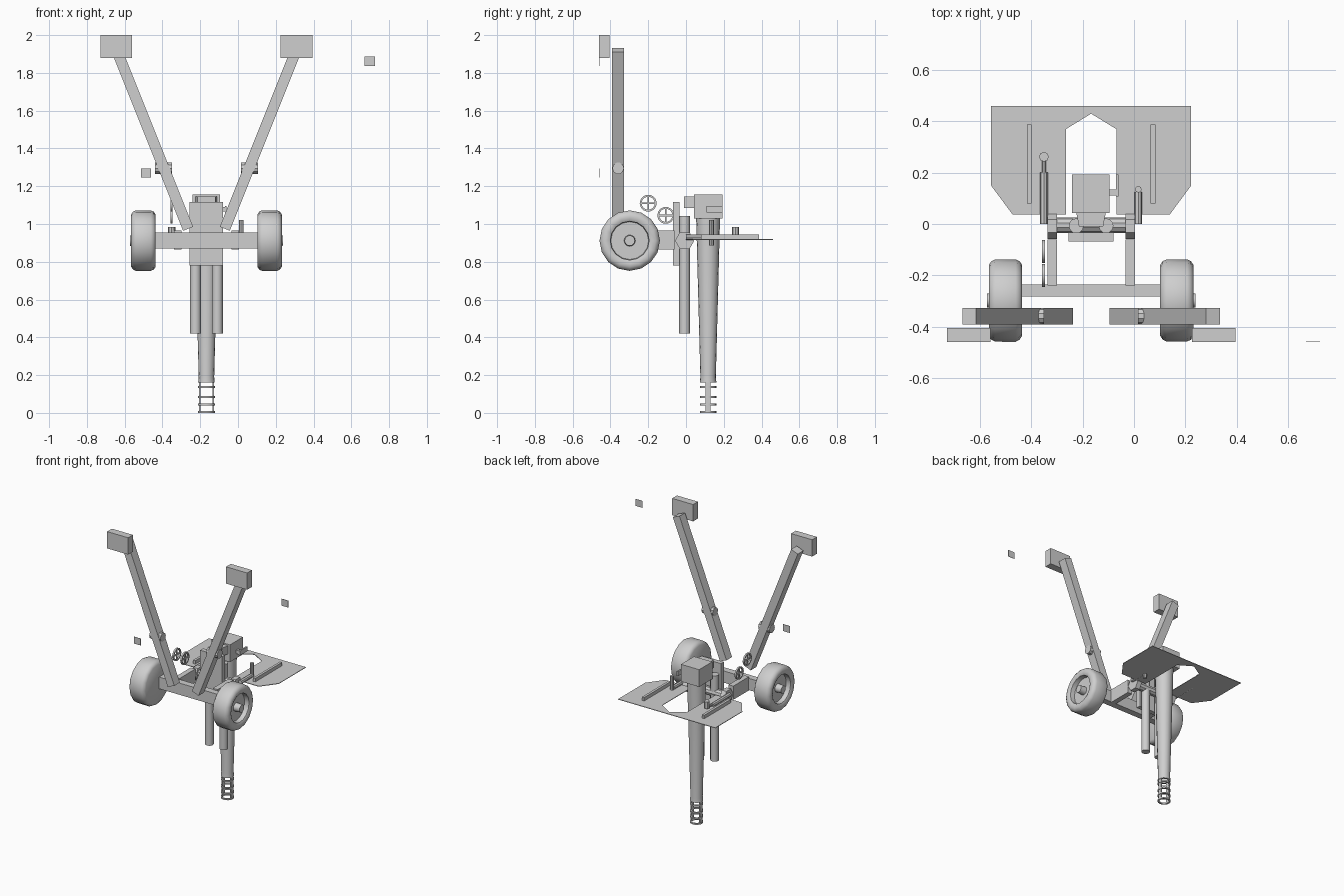
import bpy, bmesh, math
from mathutils import Matrix, Vector

if "Cube" in bpy.data.objects:
    bpy.data.objects.remove(bpy.data.objects["Cube"])

CX = -0.167                       # symmetry plane of the gun
grey = bpy.data.materials.new("plain grey")
grey.diffuse_color = (0.62, 0.62, 0.62, 1)
grey.use_nodes = True
grey.node_tree.nodes["Principled BSDF"].inputs["Base Color"].default_value = grey.diffuse_color


def finish(bm, name, smooth=False):
    bmesh.ops.remove_doubles(bm, verts=bm.verts, dist=0.0002)
    bmesh.ops.recalc_face_normals(bm, faces=bm.faces)
    me = bpy.data.meshes.new(name)
    bm.to_mesh(me)
    bm.free()
    me.materials.append(grey)
    ob = bpy.data.objects.new(name, me)
    bpy.context.collection.objects.link(ob)
    if smooth:
        bpy.ops.object.select_all(action='DESELECT')
        ob.select_set(True)
        bpy.context.view_layer.objects.active = ob
        bpy.ops.object.shade_smooth_by_angle(angle=math.radians(35))
    return ob


def add_box(bm, x0, x1, y0, y1, z0, z1):
    m = Matrix.Translation(((x0 + x1) / 2, (y0 + y1) / 2, (z0 + z1) / 2)) \
        @ Matrix.Diagonal((x1 - x0, y1 - y0, z1 - z0, 1))
    bmesh.ops.create_cube(bm, size=1, matrix=m)


def box(name, *b):
    bm = bmesh.new()
    add_box(bm, *b)
    return finish(bm, name)


def add_lathe(bm, profile, origin, axis, n, closed=False, phase=0.0):
    """Revolve (distance along axis, radius) points around an axis."""
    q = Vector(axis).to_track_quat('Z', 'Y').to_matrix()
    o = Vector(origin)
    rings = []
    for h, r in profile:
        rings.append([bm.verts.new(o + q @ Vector((
            r * math.cos(math.tau * (i + phase) / n),
            r * math.sin(math.tau * (i + phase) / n), h))) for i in range(n)])
    pairs = list(zip(rings, rings[1:]))
    if closed:
        pairs.append((rings[-1], rings[0]))
    for a, b in pairs:
        for i in range(n):
            j = (i + 1) % n
            bm.faces.new((a[i], a[j], b[j], b[i]))


def lathe(name, profile, origin, axis, n=16, closed=False, phase=0.0):
    bm = bmesh.new()
    add_lathe(bm, profile, origin, axis, n, closed, phase)
    return finish(bm, name, n > 8)


def rod(name, p, axis, length, r, n=12, phase=0.0):
    return lathe(name, [(0, 0), (0, r), (length, r), (length, 0)], p, axis, n, phase=phase)


X, Y, Z = (1, 0, 0), (0, 1, 0), (0, 0, 1)

# paired parts
for s, side in ((-1, "left"), (1, "right")):
    def mx(d):
        return CX + s * d

    # road wheel with dished rim and hub
    lathe(side + "_wheel",
          [(-.065, 0), (-.065, .138), (-.055, .153), (-.04, .16), (.04, .16),
           (.055, .153), (.065, .138), (.065, .116), (.058, .103), (.025, .10),
           (.025, .03), (.072, .027), (.072, 0)],
          (mx(.334), -.298, .912), (s, 0, 0), 16)
    # splayed trail leg
    a, b = Vector((mx(.097), -.359, .975)), Vector((mx(.475), -.359, 1.92))
    d = b - a
    bm = bmesh.new()
    bmesh.ops.create_cube(bm, size=1, matrix=Matrix.Translation((a + b) / 2)
                          @ Matrix.Rotation(math.atan2(d.x, d.z), 4, 'Y')
                          @ Matrix.Diagonal((.057, .064, d.length, 1)))
    finish(bm, side + "_trail_leg")
    # spade at the end of the leg
    x = sorted((mx(.393), mx(.562)))
    box(side + "_spade", *x, -.46, -.405, 1.878, 2.0)
    # clamp through the leg
    rod(side + "_leg_clamp", (mx(.228) - .045, -.359, 1.295), X, .09, .031, 10)
    # carriage arm and hinge drum
    x = sorted((mx(.133), mx(.171)))
    box(side + "_carriage_arm", *x, -.24, -.06, .866, .965)
    rod(side + "_hinge_drum", (mx(.152) - .019, -.007, .912), X, .037, .051, 6)
    # recoil cylinder
    rod(side + "_recoil_cylinder", (mx(.058), -.007, .42), Z, .622, .029, 12)
    # strip on the shield
    x = sorted((mx(.232), mx(.25)))
    box(side + "_shield_strip", *x, .08, .387, .92, .945)

# axle beam, cross shaft and cradle plate
box("axle_beam", -.45, .115, -.283, -.235, .87, .955)
rod("cross_shaft", (-.315, -.005, .912), X, .30, .03, 10)
box("cradle_plate", -.256, -.08, -.068, -.034, .78, 1.116)

# barrel
lathe("barrel", [(0, .03), (0, .044), (.03, .041), (.86, .063), (.88, .063), (.88, 0)],
      (CX, .117, .16), Z, 16)

# slotted muzzle brake: rings joined by two side plates
bm = bmesh.new()
for z in (0.0, .04, .08, .132):
    add_lathe(bm, [(z, .033), (z, .044), (z + .01, .044), (z + .01, .033)],
              (CX, .117, 0), Z, 16, closed=True)
for s in (-1, 1):
    x = sorted((CX + s * .031, CX + s * .039))
    add_box(bm, *x, .103, .131, .002, .165)
finish(bm, "muzzle_brake", True)

# breech
box("breech_block", -.241, -.095, .043, .193, 1.03, 1.155)
bm = bmesh.new()
add_box(bm, -.225, -.11, -.01, .045, 1.085, 1.145)
for v in bm.verts:
    if v.co.y < 0:
        v.co.x = CX + (v.co.x - CX) * .82
finish(bm, "breech_guide")
bm = bmesh.new()
add_box(bm, -.1, -.06, .112, .135, 1.065, 1.09)
add_box(bm, -.07, -.06, .108, .192, 1.062, 1.095)
finish(bm, "breech_lever")

# shield with hexagonal gun opening
half = [(0, .43), (.098, .37), (.098, .038), (.307, .038), (.39, .15), (.39, .46)]
outline = [(CX + x, y) for x, y in half] + [(CX - x, y) for x, y in half[:0:-1]]
bm = bmesh.new()
f = bm.faces.new([bm.verts.new((x, y, .916)) for x, y in outline])
g = bmesh.ops.extrude_face_region(bm, geom=[f])
for v in g["geom"]:
    if isinstance(v, bmesh.types.BMVert):
        v.co.z += .004
finish(bm, "shield")

# left sight arm and eyepiece
rod("sight_arm", (-.351, 0, .93), Y, .2, .015, 8)
rod("sight_neck", (-.351, .19, .935), Y, .07, .008, 8)
rod("sight_eyepiece", (-.351, .262, .935), Z, .05, .019, 8)
# right equilibrator arm and post
rod("side_arm", (.017, 0, .93), Y, .125, .015, 8)
rod("side_post", (.017, .135, .885), Z, .135, .013, 8)

# handwheels
for name, y, z in (("elevation", -.2, 1.11), ("traverse", -.107, 1.046)):
    bm = bmesh.new()
    add_lathe(bm, [(-.006, .035), (-.006, .045), (.006, .045), (.006, .035)],
              (-.352, y, z), X, 14, closed=True)
    add_box(bm, -.356, -.348, y - .04, y + .04, z - .005, z + .005)
    add_box(bm, -.356, -.348, y - .005, y + .005, z - .04, z + .04)
    finish(bm, name + "_handwheel", True)

# loose square plates
for i, (x, z) in enumerate(((.698, 1.862), (-.487, 1.27))):
    box("small_plate_%d" % (i + 1), x - .027, x + .027, -.46, -.458, z - .025, z + .025)
